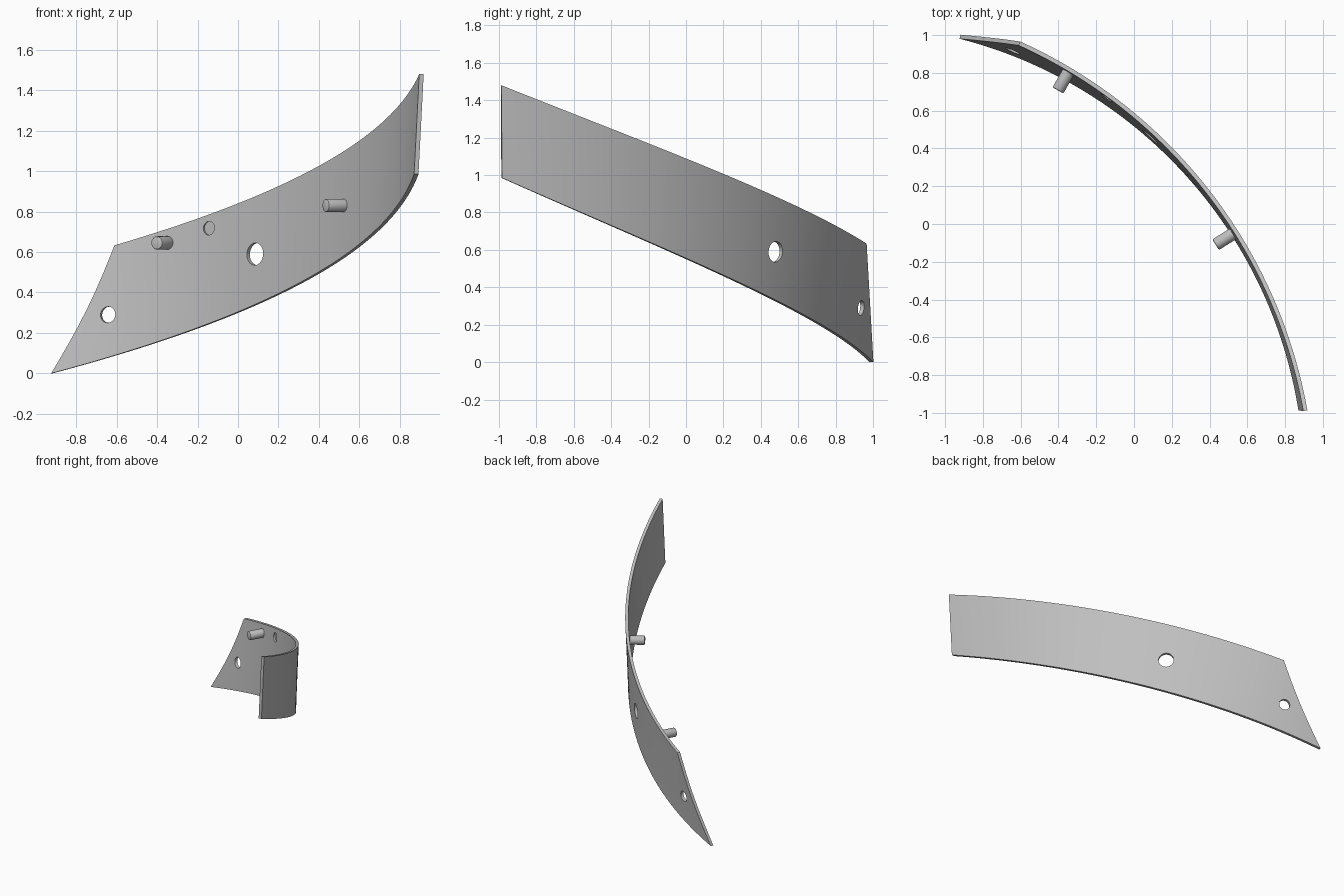
import bpy, bmesh
from math import radians, sin, cos, pi
from mathutils import Vector

cube = bpy.data.objects.get("Cube")
if cube:
    bpy.data.objects.remove(cube, do_unlink=True)

grey = bpy.data.materials.new("plain grey")
grey.use_nodes = True
grey.diffuse_color = (0.52, 0.52, 0.52, 1)
grey.node_tree.nodes["Principled BSDF"].inputs["Base Color"].default_value = (0.52, 0.52, 0.52, 1)

THICK = 0.022
COLS, ROWS = 64, 8


def make_object(name, bm):
    bmesh.ops.recalc_face_normals(bm, faces=bm.faces)
    mesh = bpy.data.meshes.new(name)
    bm.to_mesh(mesh)
    bm.free()
    mesh.materials.append(grey)
    obj = bpy.data.objects.new(name, mesh)
    bpy.context.collection.objects.link(obj)
    return obj


def activate(obj):
    bpy.ops.object.select_all(action='DESELECT')
    obj.select_set(True)
    bpy.context.view_layer.objects.active = obj


def smooth(obj):
    activate(obj)
    bpy.ops.object.shade_smooth_by_angle(angle=radians(30))


def rod(name, start, end, radius, bevel=0.0):
    """Cylinder between two points, with an optional rounded far rim."""
    start, end = Vector(start), Vector(end)
    axis = end - start
    bm = bmesh.new()
    bmesh.ops.create_cone(bm, cap_ends=True, segments=32, radius1=radius,
                          radius2=radius, depth=axis.length)
    if bevel:
        rim = [e for e in bm.edges if all(v.co.z > 0 for v in e.verts)]
        bmesh.ops.bevel(bm, geom=rim, offset=bevel, segments=2,
                        affect='EDGES', profile=0.5)
    turn = axis.to_track_quat('Z', 'Y').to_matrix().to_4x4()
    turn.translation = (start + end) / 2
    bm.transform(turn)
    return make_object(name, bm)


# Rising arcs that form the two long edges
def arc(t, centre, radius, first, last, base, rise, curve):
    a = radians(first + (last - first) * t)
    return Vector((centre[0] + radius * cos(a), centre[1] + radius * sin(a),
                   base + rise * t + curve * t * t))


def top_edge(t):
    return arc(t, (-1.694, -1.452), 2.653, 65.7, 10.1, 0.633, 0.684, 0.163)


def bottom_edge(t):
    return arc(t, (-1.527, -1.371), 2.45, 75.6, 9.1, 0.0, 0.73, 0.255)


def inward(p):
    return Vector((-1.6 - p.x, -1.4 - p.y, 0)).normalized()


# Curved panel: outer and inner skins joined around the border
bm = bmesh.new()
outer, inner = [], []
for i in range(COLS + 1):
    t = i / COLS
    low, high = bottom_edge(t), top_edge(t)
    for j in range(ROWS + 1):
        v = j / ROWS
        p = low.lerp(high, v)
        p.x += 0.02 * sin(pi * v) * (1 - t) ** 4
        outer.append(bm.verts.new(p))
        inner.append(bm.verts.new(p + inward(p) * THICK))
W = ROWS + 1
for i in range(COLS):
    for j in range(ROWS):
        k = i * W + j
        for skin in (outer, inner):
            bm.faces.new([skin[n] for n in (k, k + W, k + W + 1, k + 1)])
border = [i * W for i in range(COLS)]
border += [COLS * W + j for j in range(ROWS)]
border += [i * W + ROWS for i in range(COLS, 0, -1)]
border += list(range(ROWS, 0, -1))
for a, b in zip(border, border[1:] + border[:1]):
    bm.faces.new((outer[a], outer[b], inner[b], inner[a]))
panel = make_object("curved_panel", bm)


# Round holes; the last one is a shallow recess in the inner face
def drill(point, radius, back, front):
    p = Vector(point)
    n = inward(p)
    cutter = rod("hole_cutter", p - n * back, p + n * front, radius)
    cutter.hide_render = True
    mod = panel.modifiers.new("hole", 'BOOLEAN')
    mod.operation = 'DIFFERENCE'
    mod.solver = 'EXACT'
    mod.object = cutter
    activate(panel)
    bpy.ops.object.modifier_apply(modifier=mod.name)
    bpy.data.objects.remove(cutter, do_unlink=True)


drill((-0.635, 0.935, 0.29), 0.04, 0.15, 0.15)
drill((0.10, 0.48, 0.59), 0.055, 0.15, 0.15)
drill((0.81, -0.635, 1.285), 0.034, 0.15, 0.15)


def wall_point(x, z):
    """Outer skin point nearest to a given x and z."""
    grid = [bottom_edge(i / 200).lerp(top_edge(i / 200), j / 40)
            for i in range(201) for j in range(41)]
    return min(grid, key=lambda p: (p.x - x) ** 2 + (p.z - z) ** 2)


drill(wall_point(-0.13, 0.715), 0.034, -0.010, 0.15)
smooth(panel)

# Locating pegs on the inner face
for name, x, z in (("left_peg", 0.54, 0.83), ("right_peg", -0.335, 0.645)):
    root = wall_point(x, z)
    root.z = z
    n = inward(root)
    smooth(rod(name, root + n * THICK * 0.5, root + n * 0.128, 0.033, 0.008))
